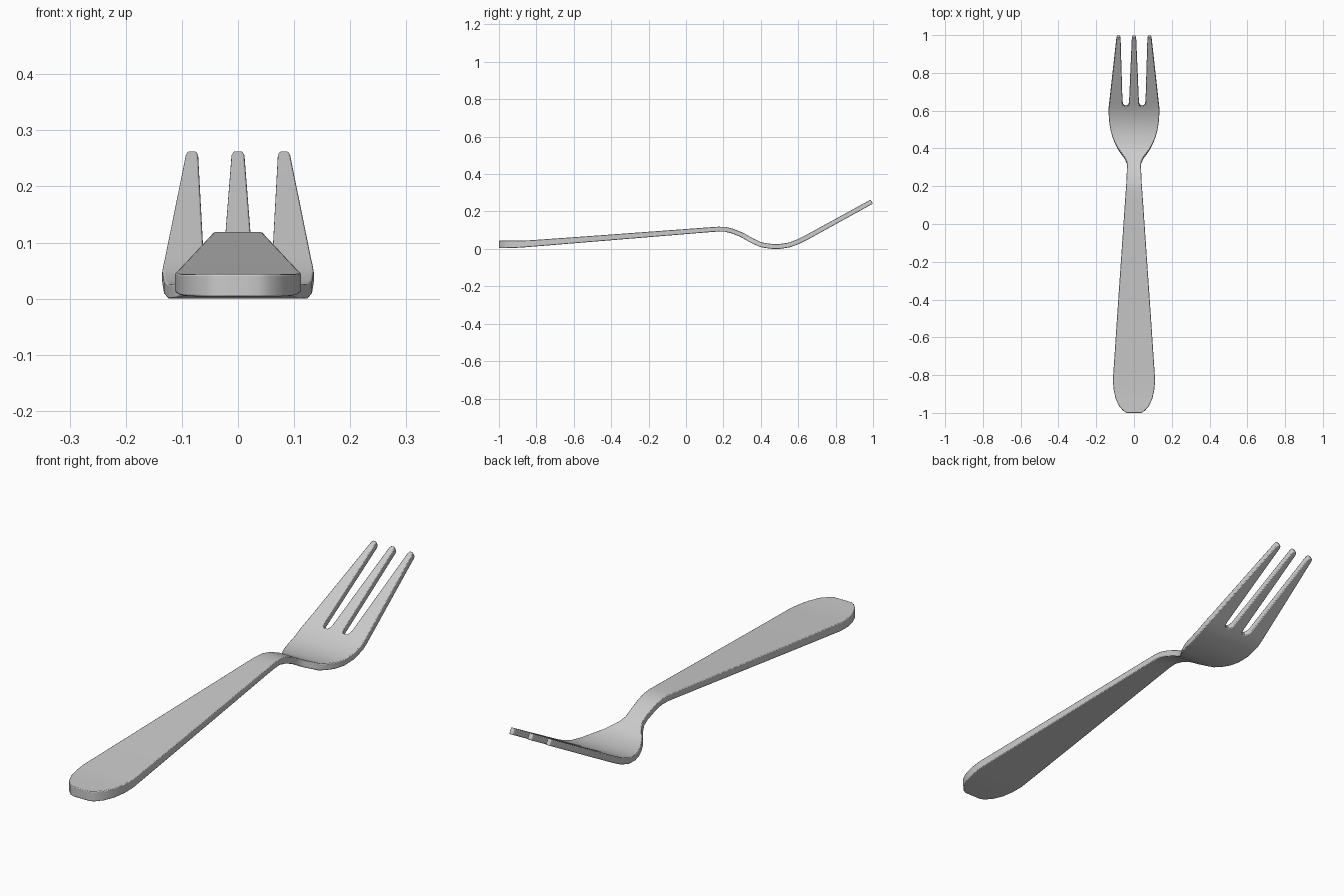
import bpy, bmesh
from mathutils import Vector

if "Cube" in bpy.data.objects:
    bpy.data.objects.remove(bpy.data.objects["Cube"])

# Centreline seen from the side: y, z, thickness
SPINE = [(-1, .025, .040), (-.9, .026, .038), (-.8, .032, .034), (.12, .1035, .026),
         (.17, .107, .026), (.21, .1065, .026), (.25, .096, .026), (.30, .076, .026),
         (.35, .047, .026), (.40, .024, .026), (.45, .015, .026), (.50, .0145, .026),
         (.55, .022, .026), (.60, .040, .026), (.64, .060, .026), (.993, .254, .025)]
# Outline from handle end to tine roots: y, half width
BODY = [(-1, .037), (-.99, .056), (-.965, .079), (-.925, .097), (-.88, .107), (-.83, .112),
        (-.5, .090), (-.15, .066), (.12, .0475), (.17, .044), (.21, .041), (.25, .039),
        (.30, .037), (.325, .038), (.35, .050), (.375, .069), (.40, .086), (.43, .102),
        (.46, .114), (.50, .125), (.55, .132), (.60, .135), (.625, .133)]
# Tine rows: y, middle half width, outer tine inner x, outer tine outer x
TINES = [(.632, .029, .057, .132), (.645, .026, .061, .1305),
         (.983, .0115, .071, .093), (.993, .008, .0745, .0895)]


def spine_at(y):
    for a, b in zip(SPINE, SPINE[1:]):
        if y <= b[0] + 1e-6:
            t = (y - a[0]) / (b[0] - a[0])
            return [p + (q - p) * t for p, q in zip(a[1:], b[1:])]
    return list(SPINE[-1][1:])


def normal_at(y):
    lo, hi = max(y - .02, -1), min(y + .02, .993)
    return Vector((0, spine_at(lo)[0] - spine_at(hi)[0], hi - lo)).normalized()


# Sheet rows, six points across each, split into tines at the end
rows = [(y, .26 * w, .38 * w, w) for y, w in BODY] + TINES
bm = bmesh.new()
upper, lower = [], []
for y, b, c, w in rows:
    z, t = spine_at(y)
    n = normal_at(y)
    xs = (-w, -c, -b, b, c, w)
    upper.append([bm.verts.new(Vector((x, y, z)) + n * t / 2) for x in xs])
    lower.append([bm.verts.new(Vector((x, y, z)) - n * t / 2) for x in xs])

pair = {}
for ru, rl in zip(upper, lower):
    pair.update(zip(ru, rl))
tops = []
for i in range(len(rows) - 1):
    for j in range(5):
        if i >= len(BODY) - 1 and j in (1, 3):
            continue
        u, v = upper[i], upper[i + 1]
        tops.append(bm.faces.new((u[j], u[j + 1], v[j + 1], v[j])))
rim = [l for f in tops for l in f.loops if l.edge.is_boundary]
rim = [(l.vert, l.link_loop_next.vert) for l in rim]
for f in tops:
    bm.faces.new([pair[v] for v in reversed(f.verts)])
for a, b in rim:
    bm.faces.new((b, a, pair[a], pair[b]))

bmesh.ops.recalc_face_normals(bm, faces=bm.faces)
low = min(v.co.z for v in bm.verts)
bmesh.ops.translate(bm, verts=bm.verts, vec=(0, 0, -low))
mesh = bpy.data.meshes.new("fork")
bm.to_mesh(mesh)
bm.free()
fork = bpy.data.objects.new("fork", mesh)
bpy.context.collection.objects.link(fork)

# Softened rim
bevel = fork.modifiers.new("soft_rim", 'BEVEL')
bevel.width = .003
bevel.segments = 2
bevel.limit_method = 'ANGLE'
bevel.angle_limit = 1.0
bpy.context.view_layer.objects.active = fork
fork.select_set(True)
bpy.ops.object.shade_smooth_by_angle(angle=.7)
